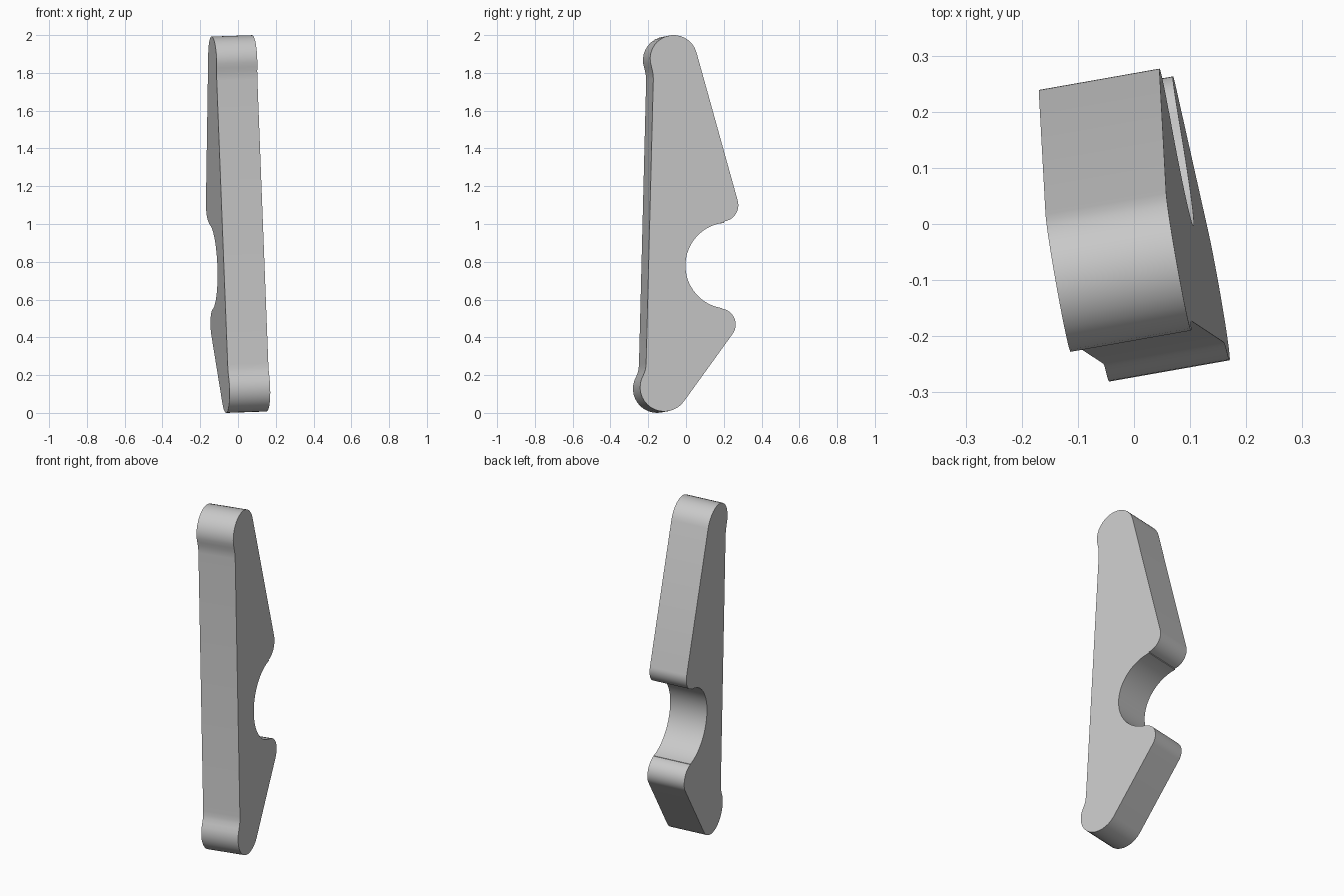
import bpy
import bmesh
from math import cos, sin, radians
from mathutils import Vector

default = bpy.data.objects.get("Cube")
if default:
    bpy.data.objects.remove(default, do_unlink=True)


def material(name, value):
    mat = bpy.data.materials.new(name)
    mat.use_nodes = True
    colour = (value, value, value, 1)
    mat.diffuse_color = colour
    mat.node_tree.nodes["Principled BSDF"].inputs["Base Color"].default_value = colour
    return mat


def arc(y, z, radius, start, end, steps=16):
    """Points on an arc in the side profile, angles in degrees."""
    angles = [radians(start + (end - start) * i / steps) for i in range(steps + 1)]
    return [(y + radius * cos(a), z + radius * sin(a)) for a in angles]


# Side profile: rounded ends, two rounded jaws and a round notch between them
profile = (
    arc(-0.065, 1.875, 0.125, 200, 15.5)          # upper end
    + arc(0.19, 1.10, 0.087, 15.5, -83.8)         # upper jaw
    + arc(0.225, 0.78, 0.228, 96.2, 261.4, 32)    # notch
    + arc(0.178, 0.468, 0.085, 81.4, -36.1)       # lower jaw
    + arc(-0.115, 0.1355, 0.128, -36.1, -210)     # lower end
    + [(-0.217, 0.222), (-0.213, 0.24), (-0.211, 0.265)]
    + [(-0.173, 1.765), (-0.174, 1.79), (-0.178, 1.812)]
)


def on_side(y, z):
    """Place a profile point on the slightly turned side plane."""
    return Vector((0.132 - 0.177 * y - 0.034 * z, y, z))


# Sweep the profile through the thickness of the plate
bm = bmesh.new()
side = bm.faces.new([bm.verts.new(on_side(y, z)) for y, z in profile])
swept = bmesh.ops.extrude_face_region(bm, geom=[side], use_keep_orig=True)
moved = [v for v in swept["geom"] if isinstance(v, bmesh.types.BMVert)]
bmesh.ops.translate(bm, verts=moved, vec=(-0.215, -0.038, -0.0075))
bmesh.ops.recalc_face_normals(bm, faces=bm.faces)

mesh = bpy.data.meshes.new("notched_plate")
bm.to_mesh(mesh)
bm.free()
mesh.materials.append(material("light grey", 0.58))
plate = bpy.data.objects.new("notched_plate", mesh)
bpy.context.collection.objects.link(plate)

# Smooth the rim, keep the side edges sharp
bpy.ops.object.select_all(action="DESELECT")
plate.select_set(True)
bpy.context.view_layer.objects.active = plate
bpy.ops.object.shade_smooth_by_angle(angle=radians(30))
